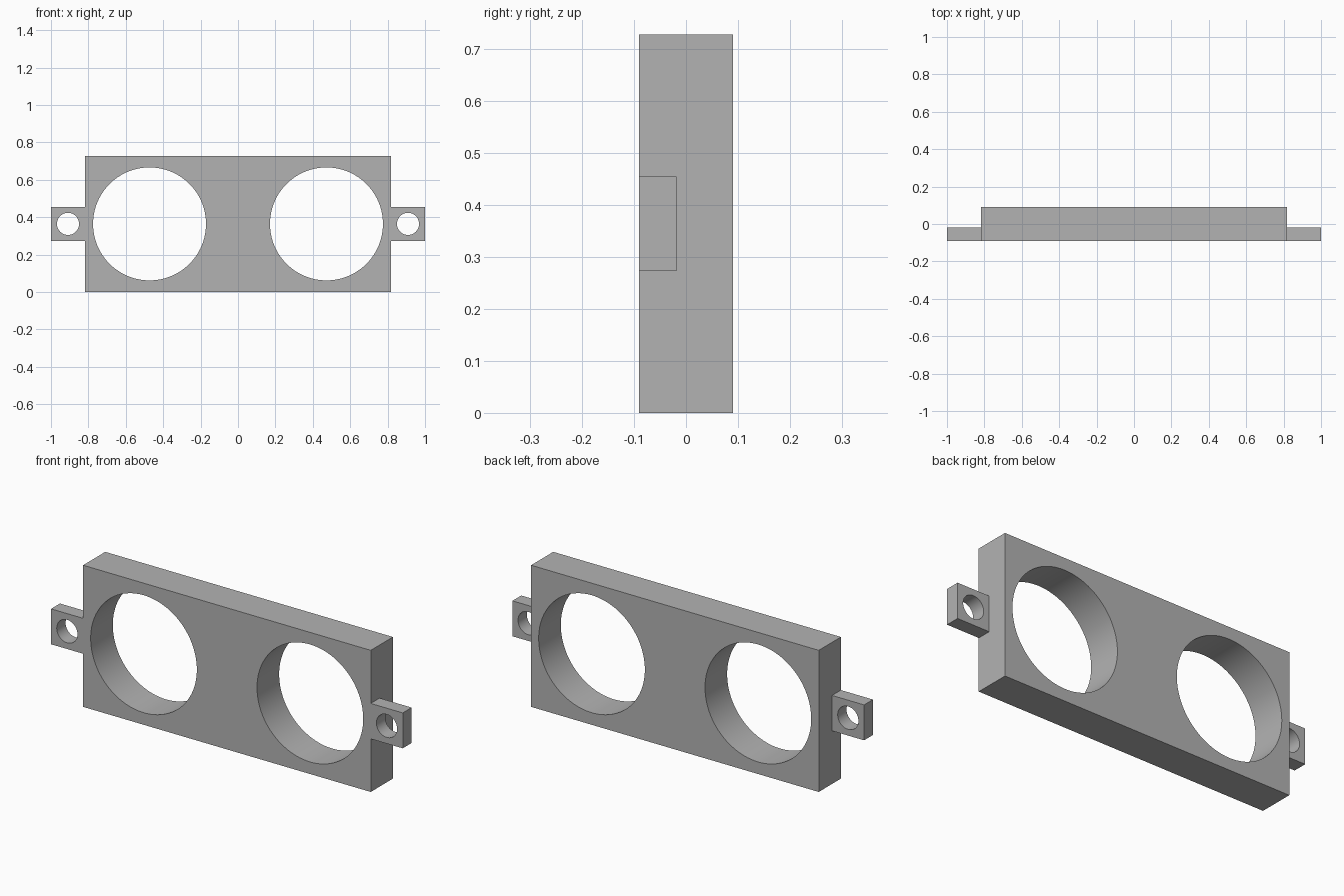
import bpy
import bmesh
import math

cube = bpy.data.objects.get("Cube")
if cube:
    bpy.data.objects.remove(cube, do_unlink=True)

# Single grey material
grey = bpy.data.materials.new("plain_grey")
grey.use_nodes = True
colour = (0.45, 0.45, 0.45, 1)
grey.diffuse_color = colour
grey.node_tree.nodes["Principled BSDF"].inputs["Base Color"].default_value = colour

MID_Z = 0.364
FRONT = -0.09


def add_loop(bm, points):
    verts = [bm.verts.new((x, FRONT, z)) for x, z in points]
    for a, b in zip(verts, verts[1:] + verts[:1]):
        bm.edges.new((a, b))


def drilled_plate(name, x0, x1, height, depth, holes, sides=64):
    """Rectangular plate, centred on MID_Z, with round through holes (x, radius)."""
    bm = bmesh.new()
    low, high = MID_Z - height / 2, MID_Z + height / 2
    add_loop(bm, [(x0, low), (x1, low), (x1, high), (x0, high)])
    for cx, r in holes:
        angles = [math.tau * i / sides for i in range(sides)]
        add_loop(bm, [(cx + r * math.cos(a), MID_Z + r * math.sin(a)) for a in angles])
    bmesh.ops.triangle_fill(bm, edges=bm.edges[:], use_beauty=True, normal=(0, -1, 0))

    # Give the flat profile its thickness towards the back
    result = bmesh.ops.extrude_face_region(bm, geom=bm.faces[:], use_keep_orig=True)
    moved = [v for v in result["geom"] if isinstance(v, bmesh.types.BMVert)]
    bmesh.ops.translate(bm, verts=moved, vec=(0, depth, 0))
    bmesh.ops.recalc_face_normals(bm, faces=bm.faces[:])

    mesh = bpy.data.meshes.new(name)
    bm.to_mesh(mesh)
    bm.free()
    mesh.materials.append(grey)
    obj = bpy.data.objects.new(name, mesh)
    bpy.context.collection.objects.link(obj)
    bpy.ops.object.select_all(action="DESELECT")
    obj.select_set(True)
    bpy.context.view_layer.objects.active = obj
    bpy.ops.object.shade_smooth_by_angle(angle=math.radians(30))
    return obj


# Thick body with two large openings
drilled_plate("bracket_body", -0.818, 0.818, 0.728, 0.18,
              [(-0.473, 0.302), (0.473, 0.302)], sides=96)

# Thin mounting ears, flush with the front
for side, label in ((1, "left"), (-1, "right")):
    x0, x1 = sorted((side * 0.818, side * 1.0))
    drilled_plate(label + "_mounting_ear", x0, x1, 0.182, 0.072,
                  [(side * 0.909, 0.059)])
